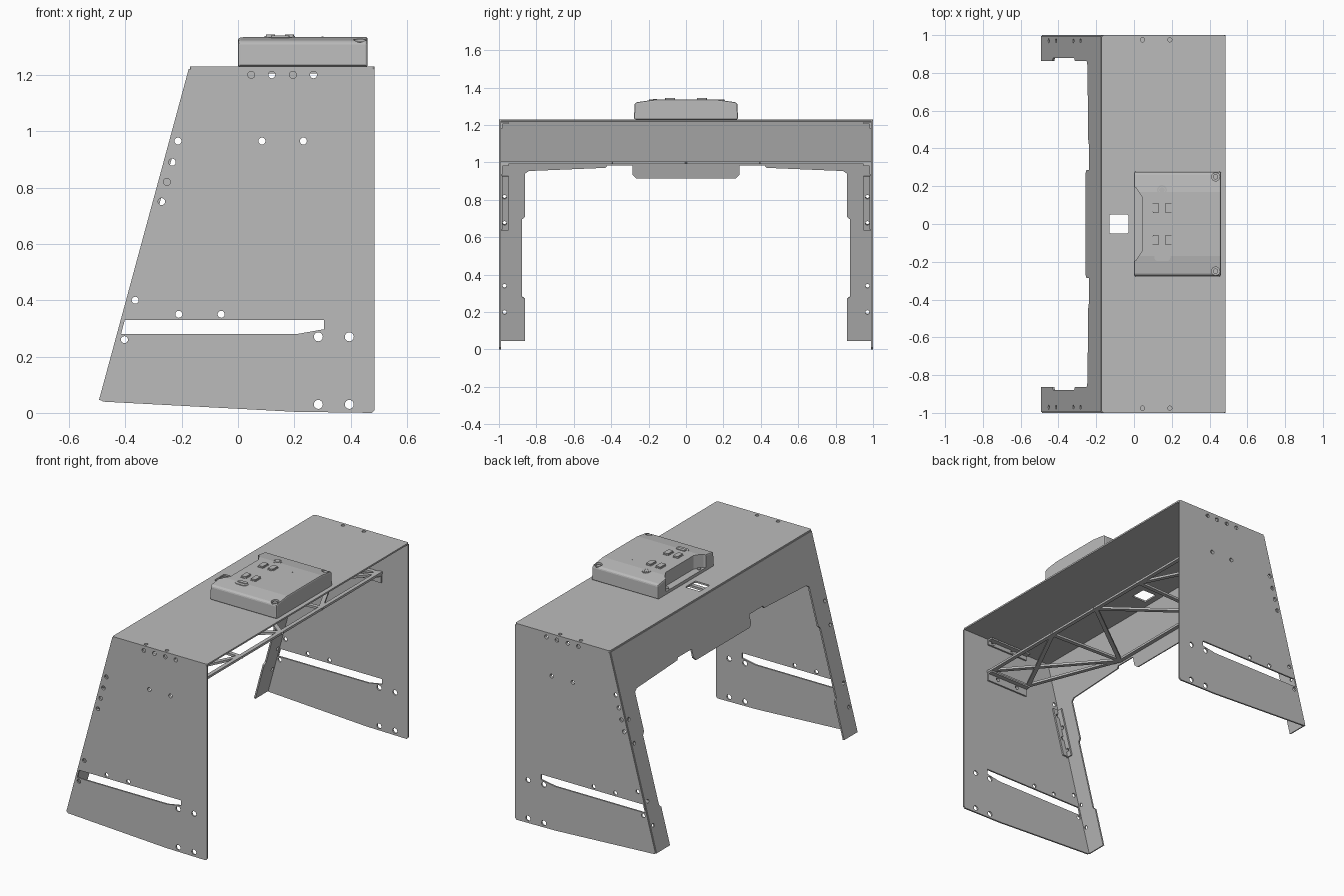
import bpy
import bmesh
import math
from mathutils import Matrix, Vector

cube = bpy.data.objects.get("Cube")
if cube:
    bpy.data.objects.remove(cube)


def material(name, rgb):
    m = bpy.data.materials.new(name)
    m.use_nodes = True
    m.diffuse_color = (*rgb, 1)
    m.node_tree.nodes["Principled BSDF"].inputs["Base Color"].default_value = (*rgb, 1)
    return m


GREY = material("plain grey", (0.5, 0.5, 0.5))
SLOPE = 0.271      # lean of the rear plate
H = 1.22           # height of the top sheet
T = 0.01           # sheet thickness


def frame(x, y, z, origin=(0, 0, 0)):
    m = Matrix((x, y, z)).transposed().to_4x4()
    m.translation = origin
    return m


def side_frame(y):
    return frame((1, 0, 0), (0, 0, 1), (0, -1, 0), (0, y, 0))


def rear_frame(offset=0):
    normal = Vector((1, 0, -SLOPE)).normalized()
    return frame((0, 1, 0), (SLOPE, 0, 1), normal,
                 Vector((-0.17 - SLOPE * H, 0, 0)) + normal * offset)


def flat_frame(z):
    return Matrix.Translation((0, 0, z))


def circle(x, y, r, n=16):
    return [(x + r * math.cos(i * math.tau / n), y + r * math.sin(i * math.tau / n))
            for i in range(n)]


def rect(x0, x1, y0, y1):
    return [(x0, y0), (x1, y0), (x1, y1), (x0, y1)]


def rounded(cx, cy, w, h, r):
    pts = []
    for k, (sx, sy) in enumerate(((1, 1), (-1, 1), (-1, -1), (1, -1))):
        for j in range(5):
            a = (k + j / 4) * math.pi / 2
            pts.append((cx + sx * (w / 2 - r) + r * math.cos(a),
                        cy + sy * (h / 2 - r) + r * math.sin(a)))
    return pts


def evaluate(ob):
    dg = bpy.context.evaluated_depsgraph_get()
    return bpy.data.meshes.new_from_object(ob.evaluated_get(dg))


def plate(name, outline, matrix, thick=T, holes=()):
    """Flat sheet with holes, extruded evenly about its plane."""
    cu = bpy.data.curves.new(name, "CURVE")
    cu.dimensions, cu.fill_mode, cu.extrude = "2D", "BOTH", thick / 2
    for loop in (outline, *holes):
        sp = cu.splines.new("POLY")
        sp.points.add(len(loop) - 1)
        for p, (x, y) in zip(sp.points, loop):
            p.co = (x, y, 0, 1)
        sp.use_cyclic_u = True
    tmp = bpy.data.objects.new(name + " curve", cu)
    bpy.context.collection.objects.link(tmp)
    me = evaluate(tmp)
    bpy.data.objects.remove(tmp)
    bm = bmesh.new()
    bm.from_mesh(me)
    bmesh.ops.remove_doubles(bm, verts=bm.verts, dist=1e-5)
    bmesh.ops.transform(bm, matrix=matrix, verts=bm.verts)
    bmesh.ops.recalc_face_normals(bm, faces=bm.faces)
    for f in bm.faces:
        f.smooth = False
    bm.to_mesh(me)
    bm.free()
    me.materials.clear()
    me.materials.append(GREY)
    ob = bpy.data.objects.new(name, me)
    bpy.context.collection.objects.link(ob)
    return ob


def bar(name, a, b, z, width=0.025, thick=0.014):
    a, b = Vector(a), Vector(b)
    d = (b - a).normalized() * width / 2
    n = Vector((-d.y, d.x))
    return plate(name, [a - d + n, a - d - n, b + d - n, b + d + n], flat_frame(z), thick)


def lean(z, offset=0.0):
    return -0.17 + (z - H) * SLOPE + offset


# Side panels with slot and bolt holes
panel = [(lean(0.05), 0.05), (-0.48, 0.04), (0.2, 0.004), (0.475, 0.0), (0.485, 0.01),
         (0.485, H), (lean(H), H)]
slot = [(-0.415, 0.28), (0.21, 0.28), (0.305, 0.297), (0.305, 0.33), (-0.402, 0.33)]
small = [(x, 1.2) for x in (0.047, 0.12, 0.195, 0.268)]
small += [(0.085, 0.965), (0.232, 0.965), (-0.21, 0.35), (-0.06, 0.35),
          (-0.365, 0.4), (-0.403, 0.26)]
small += [(lean(z, 0.026), z) for z in (0.965, 0.89, 0.82, 0.75)]
large = [(x, z) for x in (0.285, 0.395) for z in (0.03, 0.27)]
panel_holes = [slot] + [circle(*p, 0.0125) for p in small] + [circle(*p, 0.016) for p in large]

for s, side in ((-1, "right"), (1, "left")):
    plate("side_panel_" + side, panel, side_frame(s * 0.995), T, panel_holes)

    # Angle brackets under the top and for the truss
    for name, z0, z1, zf, hz, hx in (("top_bracket_", 1.18, 1.215, 1.21, 1.2, (0.12, 0.268)),
                                     ("truss_bracket_", 0.935, 0.99, 0.985, 0.965, (0.085, 0.232))):
        plate(name + "flange_" + side, rect(0.01, 0.305, z0, z1), side_frame(s * 0.985),
              T, [circle(x, hz, 0.0125) for x in hx])
        ys = sorted((s * 0.99, s * 0.95))
        plate(name + "shelf_" + side, rect(0.01, 0.305, *ys), flat_frame(zf), T)

    # Angle bracket joining leg and side panel
    plate("leg_bracket_flange_" + side,
          [(lean(0.64, 0.005), 0.64), (lean(0.64, 0.05), 0.64),
           (lean(0.93, 0.05), 0.93), (lean(0.93, 0.005), 0.93)],
          side_frame(s * 0.985), T, [circle(lean(z, 0.026), z, 0.0125) for z in (0.89, 0.75)])
    ys = sorted((s * 0.99, s * 0.948))
    plate("leg_bracket_back_" + side, rect(*ys, 0.64, 0.93), rear_frame(0.015), T,
          [circle(s * 0.97, z, 0.011) for z in (0.82, 0.68)])

# Top sheet with cable window
top_holes = [rounded(-0.08, 0, 0.1, 0.1, 0.008)]
top_holes += [circle(x, s * 0.975, 0.011) for x in (0.045, 0.19) for s in (-1, 1)]
plate("top_sheet", rounded(0.157, 0, 0.656, 2, 0.012), flat_frame(H + T / 2), T, top_holes)

# Leaning rear plate: half outline, mirrored
half = [(0, 0.915), (0.265, 0.915), (0.285, 0.935), (0.285, 0.985), (0.42, 0.985),
        (0.43, 0.972), (0.84, 0.955), (0.862, 0.94), (0.862, 0.71), (0.878, 0.695),
        (0.878, 0.285), (0.862, 0.27), (0.862, 0.045), (0.995, 0.045), (0.995, H)]
rear = half + [(-y, z) for y, z in reversed(half[1:])]
plate("rear_plate", rear, rear_frame(), T,
      [circle(s * 0.97, z, 0.011) for s in (-1, 1) for z in (0.2, 0.34, 0.68, 0.82)])

# Flat truss beneath the top
TZ = 0.997
bar("truss_front_rail", (0.295, -0.98), (0.295, 0.98), TZ)
bar("truss_rear_rail", (-0.21, -0.38), (-0.21, 0.38), TZ)
for s, side in ((-1, "right"), (1, "left")):
    web = [((0.02, 0.97), (-0.21, 0.38)), ((0.02, 0.97), (0.295, 0.97)),
           ((0.02, 0.95), (0.295, 0.4)), ((0.285, 0.95), (-0.21, 0.38)),
           ((-0.21, 0.38), (0.295, 0.4)), ((-0.21, 0.38), (0.295, 0))]
    for i, (a, b) in enumerate(web):
        bar(f"truss_web_{side}_{i + 1}", (a[0], s * a[1]), (b[0], s * b[1]), TZ)

# Control box with sloped shoulders, notched at the rear
hull = [(0.278, 1.23), (0.275, 1.315), (0.262, 1.322), (0.17, 1.335)]
hull += [(-y, z) for y, z in reversed(hull)]
box = plate("control_box", hull, frame((0, 1, 0), (0, 0, 1), (1, 0, 0), (0.23, 0, 0)), 0.46)
cutters = [plate("notch_cutter", [(-0.02, -0.21), (0.012, -0.19), (0.045, -0.14),
                                  (0.045, 0.14), (0.012, 0.19), (-0.02, 0.21)],
                 flat_frame(1.35), 0.2)]
for s in (-1, 1):
    cutters.append(plate("well_cutter", circle(0.432, s * 0.25, 0.022, 24), flat_frame(1.34), 0.06))
bev = box.modifiers.new("edge", "BEVEL")
bev.width, bev.segments, bev.limit_method, bev.angle_limit = 0.008, 2, "ANGLE", 0.8
for c in cutters:
    c.hide_render = True
    mod = box.modifiers.new("cut", "BOOLEAN")
    mod.operation, mod.solver, mod.object = "DIFFERENCE", "EXACT", c
cut_mesh = evaluate(box)
box.modifiers.clear()
box.data = cut_mesh
for c in cutters:
    bpy.data.objects.remove(c)

# Screws, buttons, dial and rocker on the box
for s, side in ((-1, "right"), (1, "left")):
    plate("box_screw_" + side, circle(0.432, s * 0.25, 0.014), flat_frame(1.313), 0.012)
    plate("foot_screw_" + side, circle(0.02, s * 0.158, 0.011), flat_frame(1.252), 0.008)
    for i, x in enumerate((0.115, 0.182)):
        plate(f"button_rim_{side}_{i + 1}", rounded(x, s * 0.085, 0.042, 0.064, 0.008),
              flat_frame(1.335), 0.004, [rounded(x, s * 0.085, 0.035, 0.057, 0.006)])
        plate(f"button_{side}_{i + 1}", rounded(x, s * 0.085, 0.032, 0.054, 0.006),
              flat_frame(1.337), 0.014)
    plate("indicator_" + side, circle(0.3, s * 0.11, 0.004, 8), flat_frame(1.335), 0.003)
plate("dial_ring", circle(0.148, 0.18, 0.026, 24), flat_frame(1.332), 0.008,
      [circle(0.148, 0.18, 0.018, 24)])
plate("dial", circle(0.148, 0.18, 0.015, 24), flat_frame(1.332), 0.01)
plate("rocker_base", rounded(0.15, -0.172, 0.085, 0.05, 0.02), flat_frame(1.33), 0.01)
plate("rocker", rounded(0.15, -0.165, 0.065, 0.022, 0.008), flat_frame(1.335), 0.008)
